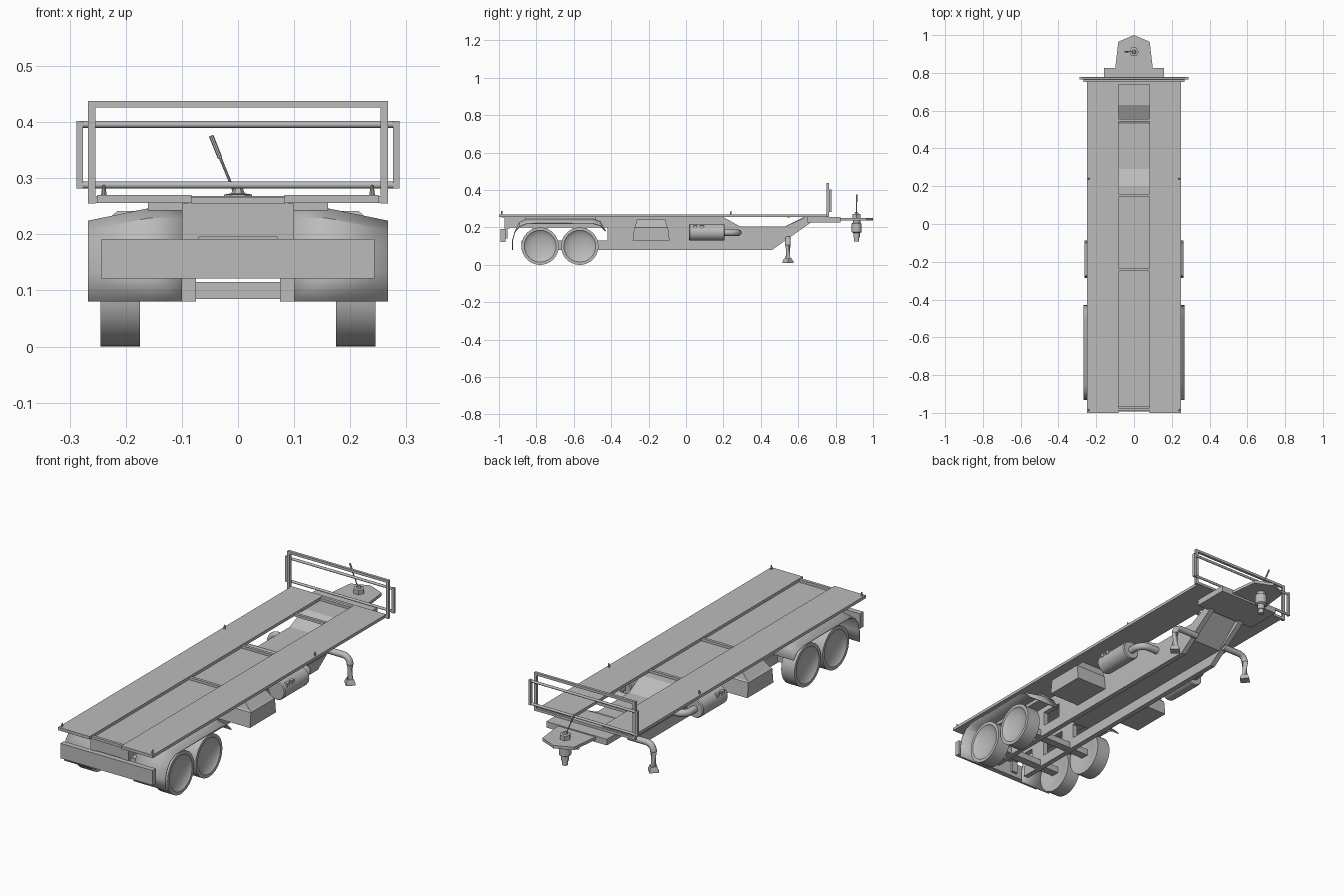
import bpy, bmesh, math
from mathutils import Vector

cube = bpy.data.objects.get("Cube")
if cube:
    bpy.data.objects.remove(cube, do_unlink=True)

grey = bpy.data.materials.new("plain_grey")
grey.use_nodes = True
COLOUR = (0.5, 0.5, 0.5, 1)
grey.diffuse_color = COLOUR
grey.node_tree.nodes["Principled BSDF"].inputs["Base Color"].default_value = COLOUR


def finish(name, bm, smooth=False):
    bmesh.ops.recalc_face_normals(bm, faces=bm.faces)
    mesh = bpy.data.meshes.new(name)
    bm.to_mesh(mesh)
    bm.free()
    mesh.materials.append(grey)
    obj = bpy.data.objects.new(name, mesh)
    bpy.context.collection.objects.link(obj)
    if smooth:
        bpy.ops.object.select_all(action='DESELECT')
        obj.select_set(True)
        bpy.context.view_layer.objects.active = obj
        bpy.ops.object.shade_smooth_by_angle(angle=math.radians(35))
    return obj


def mirror(obj):
    mod = obj.modifiers.new("mirror", 'MIRROR')
    mod.use_mirror_merge = False
    return obj


def box(name, x, y, z):
    bm = bmesh.new()
    bmesh.ops.create_cube(bm, size=1)
    for v in bm.verts:
        v.co = [r[0] + (c + 0.5) * (r[1] - r[0]) for c, r in zip(v.co, (x, y, z))]
    return finish(name, bm)


def prism(name, outline, depth, place):
    """Extrude a 2D outline between two depths; place maps (a, b, depth) to a point."""
    bm = bmesh.new()
    ends = [[bm.verts.new(place(a, b, d)) for a, b in outline] for d in depth]
    for ring in ends:
        bm.faces.new(ring)
    for i in range(len(outline)):
        j = (i + 1) % len(outline)
        bm.faces.new((ends[0][i], ends[0][j], ends[1][j], ends[1][i]))
    return finish(name, bm)


def side_prism(name, outline, x):
    return prism(name, outline, x, lambda a, b, d: (d, a, b))


def lathe(name, profile, centre, axis, steps=32):
    """Spin (radius, height) points about the axis through centre."""
    bm = bmesh.new()
    turn = Vector((0, 0, 1)).rotation_difference(Vector(axis))
    verts = [bm.verts.new(Vector(centre) + turn @ Vector((r, 0, h))) for r, h in profile]
    edges = [bm.edges.new(pair) for pair in zip(verts, verts[1:])]
    bmesh.ops.spin(bm, geom=verts + edges, cent=centre, axis=axis,
                   angle=math.tau, steps=steps, use_merge=True)
    bmesh.ops.remove_doubles(bm, verts=bm.verts, dist=0.0001)
    return finish(name, bm, True)


def tube(name, points, radius, sides=12):
    """Sweep a round section along a path with mitred joints."""
    bm = bmesh.new()
    pts = [Vector(p) for p in points]
    rings = []
    for i, p in enumerate(pts):
        t = (pts[min(i + 1, len(pts) - 1)] - pts[max(i - 1, 0)]).normalized()
        turn = t.to_track_quat('Z', 'Y')
        rings.append([bm.verts.new(p + turn @ Vector((radius * math.cos(a), radius * math.sin(a), 0)))
                      for a in (math.tau * k / sides for k in range(sides))])
    for r, s in zip(rings, rings[1:]):
        for k in range(sides):
            bm.faces.new((r[k], r[(k + 1) % sides], s[(k + 1) % sides], s[k]))
    bm.faces.new(rings[0])
    bm.faces.new(rings[-1])
    return finish(name, bm, True)


def bend(centre, u, v, radius, steps=6):
    """Quarter circle that goes from direction u to direction v."""
    c, u, v = Vector(centre), Vector(u), Vector(v)
    angles = [math.pi / 2 * k / steps for k in range(steps + 1)]
    return [c + radius * (math.cos(a) * u + math.sin(a) * v) for a in angles]


# Deck planks, the cross slats between them and the lashing pegs
mirror(box("deck_plank", (0.083, 0.25), (-1, 0.755), (0.256, 0.27)))
for i, y in enumerate((-0.98, -0.243, 0.152, 0.55, 0.745)):
    box(f"deck_slat_{i}", (-0.083, 0.083), (y - 0.007, y + 0.007), (0.254, 0.267))
for i, y in enumerate((-0.985, 0.24)):
    mirror(lathe(f"deck_peg_{i}", [(0, 0.02), (0.003, 0.018), (0.005, 0)],
                 (0.239, y, 0.269), (0, 0, 1), 10))

# Central body with its dropped section, and the two long rails with the raised neck
side_prism("central_body", [(-0.42, 0.13), (0.52, 0.13), (0.64, 0.235), (0.67, 0.255),
                            (0.63, 0.255), (0.53, 0.205), (0.29, 0.205), (0.2, 0.255),
                            (-0.42, 0.255)], (-0.085, 0.085))
mirror(side_prism("long_rail", [(-0.88, 0.08), (0.46, 0.08), (0.68, 0.235), (0.68, 0.255),
                                (0.63, 0.255), (0.52, 0.13), (-0.88, 0.13)], (0.075, 0.1)))
mirror(side_prism("neck_side", [(0.2, 0.255), (0.29, 0.205), (0.53, 0.205), (0.64, 0.255),
                                (0.66, 0.23), (0.52, 0.13), (-0.42, 0.13), (-0.42, 0.255)],
                  (0.08, 0.098)))

# Rear frame, bumper and suspension ladder
box("rear_top_plate", (-0.1, 0.1), (-0.97, -0.42), (0.235, 0.255))
mirror(box("rear_top_rail", (0.075, 0.1), (-0.97, -0.42), (0.2, 0.236)))
box("rear_end_block", (-0.1, 0.1), (-0.97, -0.94), (0.195, 0.254))
box("rear_bumper", (-0.243, 0.243), (-0.992, -0.966), (0.121, 0.192))
mirror(box("bumper_bracket", (0.07, 0.1), (-0.97, -0.955), (0.14, 0.21)))
WHEELS = {"rear": -0.78, "front": -0.568}
for end, y in WHEELS.items():
    box(f"{end}_axle", (-0.18, 0.18), (y - 0.02, y + 0.02), (0.085, 0.115))
    mirror(box(f"{end}_suspension_post", (0.075, 0.1), (y - 0.04, y + 0.04), (0.128, 0.202)))
    # Wheel with a dished outer face
    mirror(lathe(f"{end}_wheel", [(0, 0.01), (0.05, 0.01), (0.08, 0), (0.1, 0), (0.1, 0.07),
                                  (0.085, 0.07), (0.08, 0.065), (0.055, 0.056), (0.025, 0.05),
                                  (0, 0.049)], (0.175, y, 0.1), (1, 0, 0), 40))

# Mudguard: a bent strip over both wheels that leans down towards the outside
path = [(-0.928, 0.08), (-0.928, 0.13), (-0.915, 0.175), (-0.89, 0.205), (-0.85, 0.222),
        (-0.5, 0.222), (-0.46, 0.21), (-0.43, 0.18)]
bm = bmesh.new()
rows = []
for y, z in path:
    lift = 0.022 * (z > 0.19)
    rows.append([bm.verts.new(p) for p in ((0.1, y, z + lift), (0.16, y, z + lift), (0.267, y, z))])
for r, s in zip(rows, rows[1:]):
    for k in range(2):
        bm.faces.new((r[k], r[k + 1], s[k + 1], s[k]))
guard = finish("mudguard", bm, True)
thick = guard.modifiers.new("thickness", 'SOLIDIFY')
thick.thickness = 0.005
thick.offset = 0
mirror(guard)
mirror(box("mudguard_mount", (0.09, 0.16), (-0.86, -0.48), (0.226, 0.256)))

# Tool box with a bevelled lid
bm = bmesh.new()
layers = [(0.13, -0.285, -0.088, 0.262), (0.2, -0.277, -0.096, 0.262),
          (0.205, -0.272, -0.101, 0.255), (0.242, -0.262, -0.111, 0.215)]
rings = [[bm.verts.new((x, y, z)) for x, y in ((0.09, a), (w, a), (w, b), (0.09, b))]
         for z, a, b, w in layers]
for r, s in zip(rings, rings[1:]):
    for k in range(4):
        bm.faces.new((r[k], r[(k + 1) % 4], s[(k + 1) % 4], s[k]))
bm.faces.new(rings[0])
bm.faces.new(rings[-1])
mirror(finish("tool_box", bm))

# Air tank, its two small plates and the pipe that turns in to the body
mirror(lathe("air_tank", [(0, 0), (0.041, 0), (0.045, 0.005), (0.045, 0.185), (0.041, 0.19),
                          (0, 0.19)], (0.19, 0.017, 0.174), (0, 1, 0), 24))
for i, y in enumerate((0.05, 0.085)):
    mirror(box(f"tank_plate_{i}", (0.215, 0.233), (y - 0.01, y + 0.01), (0.192, 0.21)))
elbow = bend((0.145, 0.235, 0.172), (1, 0, 0), (0, 1, 0), 0.045)
mirror(tube("tank_pipe", [(0.19, 0.2, 0.172)] + elbow + [(0.09, 0.28, 0.172)], 0.017))

# Support legs with flared feet
elbow = bend((0.175, 0.545, 0.105), (0, 0, 1), (1, 0, 0), 0.035)
mirror(tube("support_leg", [(0.08, 0.545, 0.14)] + elbow + [(0.21, 0.545, 0.028)], 0.015))
mirror(lathe("support_foot", [(0, 0), (0.03, 0), (0.03, 0.007), (0.02, 0.025), (0, 0.025)],
             (0.21, 0.545, 0.01), (0, 0, 1), 4))

# Neck block, coupling plate, king pin and tilted handle
box("neck_block", (-0.16, 0.16), (0.65, 0.825), (0.226, 0.255))
prism("coupling_plate", [(-0.1, 0.82), (-0.083, 0.965), (0, 1), (0.083, 0.965), (0.1, 0.82)],
      (0.236, 0.25), lambda a, b, d: (a, b, d))
lathe("king_pin", [(0, 0), (0.013, 0), (0.013, 0.02), (0.017, 0.022), (0.017, 0.045),
                   (0.027, 0.05), (0.027, 0.095), (0.02, 0.1), (0.02, 0.115), (0, 0.115)],
      (0, 0.912, 0.125), (0, 0, 1), 20)
lathe("handle_base", [(0.025, 0), (0.025, 0.022), (0.012, 0.024), (0.008, 0.034), (0, 0.034)],
      (0, 0.912, 0.249), (0, 0, 1), 6)
tube("handle_rod", [(-0.005, 0.912, 0.272), (-0.034, 0.912, 0.342)], 0.0025, 8)
tube("handle_grip", [(-0.032, 0.912, 0.336), (-0.048, 0.912, 0.376)], 0.0042, 8)

# Headboard: a flat square frame and a wider round-barred frame in front of it
mirror(box("headboard_post", (0.254, 0.267), (0.752, 0.765), (0.255, 0.438)))
for end, z in {"top": 0.426, "bottom": 0.256}.items():
    box(f"headboard_{end}_bar", (-0.267, 0.267), (0.752, 0.765), (z, z + 0.012))
for end, z in {"upper": 0.396, "lower": 0.288}.items():
    tube(f"headboard_{end}_tube", [(-0.287, 0.771, z), (0.287, 0.771, z)], 0.006)
mirror(box("headboard_side_bar", (0.276, 0.288), (0.764, 0.778), (0.282, 0.402)))
